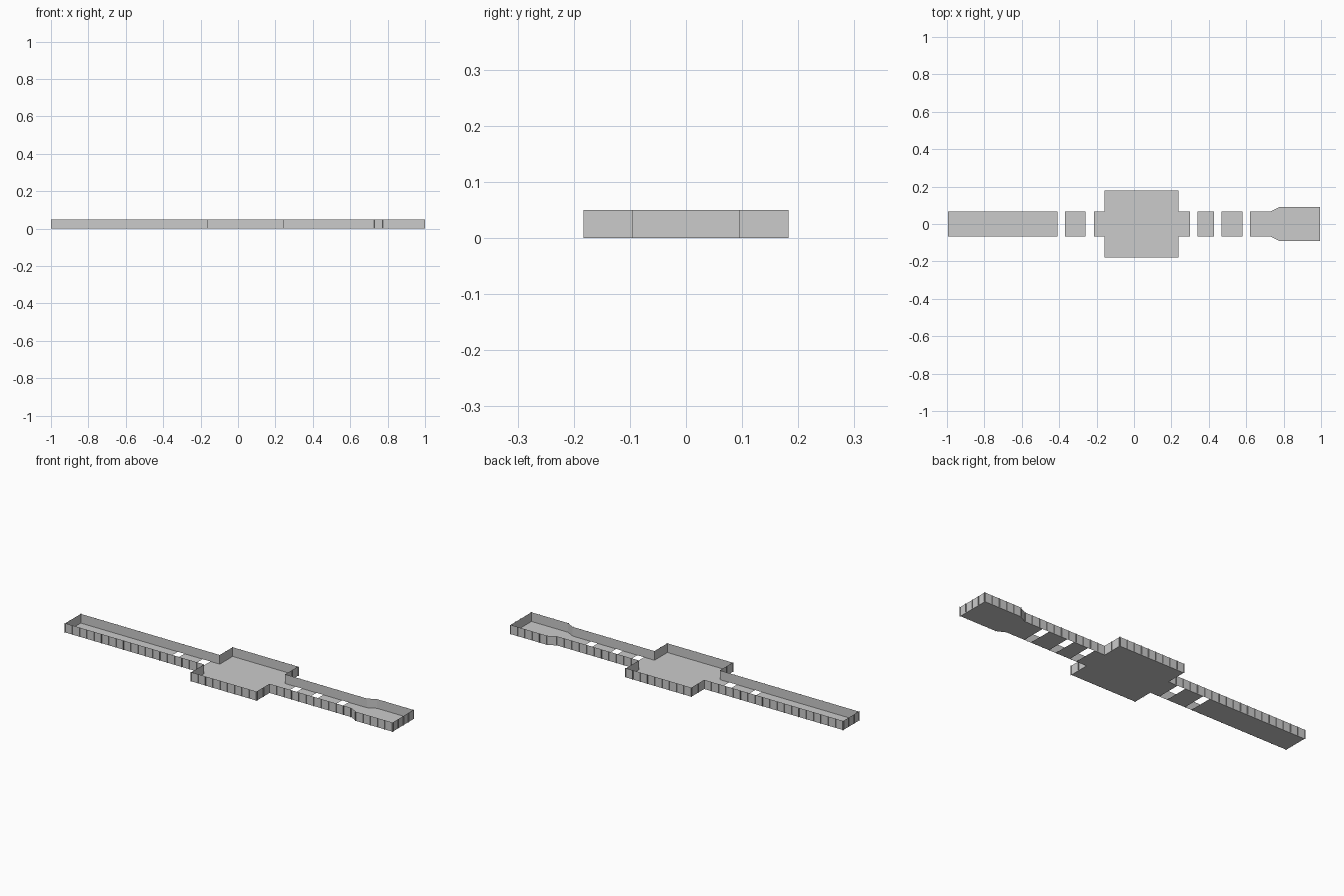
import bpy, bmesh
from mathutils import Vector

if "Cube" in bpy.data.objects:
    bpy.data.objects.remove(bpy.data.objects["Cube"])

H = 0.05      # wall height
RIB = 0.005   # how far the ribs stand out
PITCH = 0.045

# Upper half of the plan outline (x, half width), mirrored in y
half = [(-0.995, 0.067), (-0.157, 0.067), (-0.157, 0.178), (0.237, 0.178),
        (0.237, 0.067), (0.73, 0.067), (0.775, 0.09), (0.995, 0.09)]
outline = half + [(x, -y) for x, y in reversed(half)]


def sheet(name, quads):
    bm = bmesh.new()
    for q in quads:
        bm.faces.new([bm.verts.new(p) for p in q])
    bmesh.ops.remove_doubles(bm, verts=bm.verts[:], dist=1e-5)
    me = bpy.data.meshes.new(name)
    bm.to_mesh(me)
    bm.free()
    ob = bpy.data.objects.new(name, me)
    bpy.context.collection.objects.link(ob)
    return ob


def upright(a, b):
    return [(a[0], a[1], 0), (b[0], b[1], 0), (b[0], b[1], H), (a[0], a[1], H)]


# Floor panels between the open slots
def rect(x0, x1, w):
    return [(x0, -w, 0), (x1, -w, 0), (x1, w, 0), (x0, w, 0)]


floor = [rect(a, b, 0.067) for a, b in
         [(-0.995, -0.41), (-0.37, -0.26), (-0.213, -0.157), (0.237, 0.30),
          (0.34, 0.427), (0.468, 0.58), (0.62, 0.73)]]
floor += [rect(-0.157, 0.237, 0.178), rect(0.775, 0.995, 0.09),
          [(0.73, -0.067, 0), (0.775, -0.09, 0), (0.775, 0.09, 0), (0.73, 0.067, 0)]]
sheet("floor", floor)

# Continuous perimeter wall and thin upright ribs on its outside
walls, ribs = [], []
for i, p in enumerate(outline):
    a, b = Vector(p), Vector(outline[(i + 1) % len(outline)])
    walls.append(upright(b, a))
    d = b - a
    out = Vector((-d.y, d.x)).normalized() * RIB
    n = max(1, round(d.length / PITCH))
    for k in range(n + 1):
        c = a + d * (k / n)
        ribs.append(upright(c, c + out))
sheet("perimeter_wall", walls)
sheet("wall_ribs", ribs)
